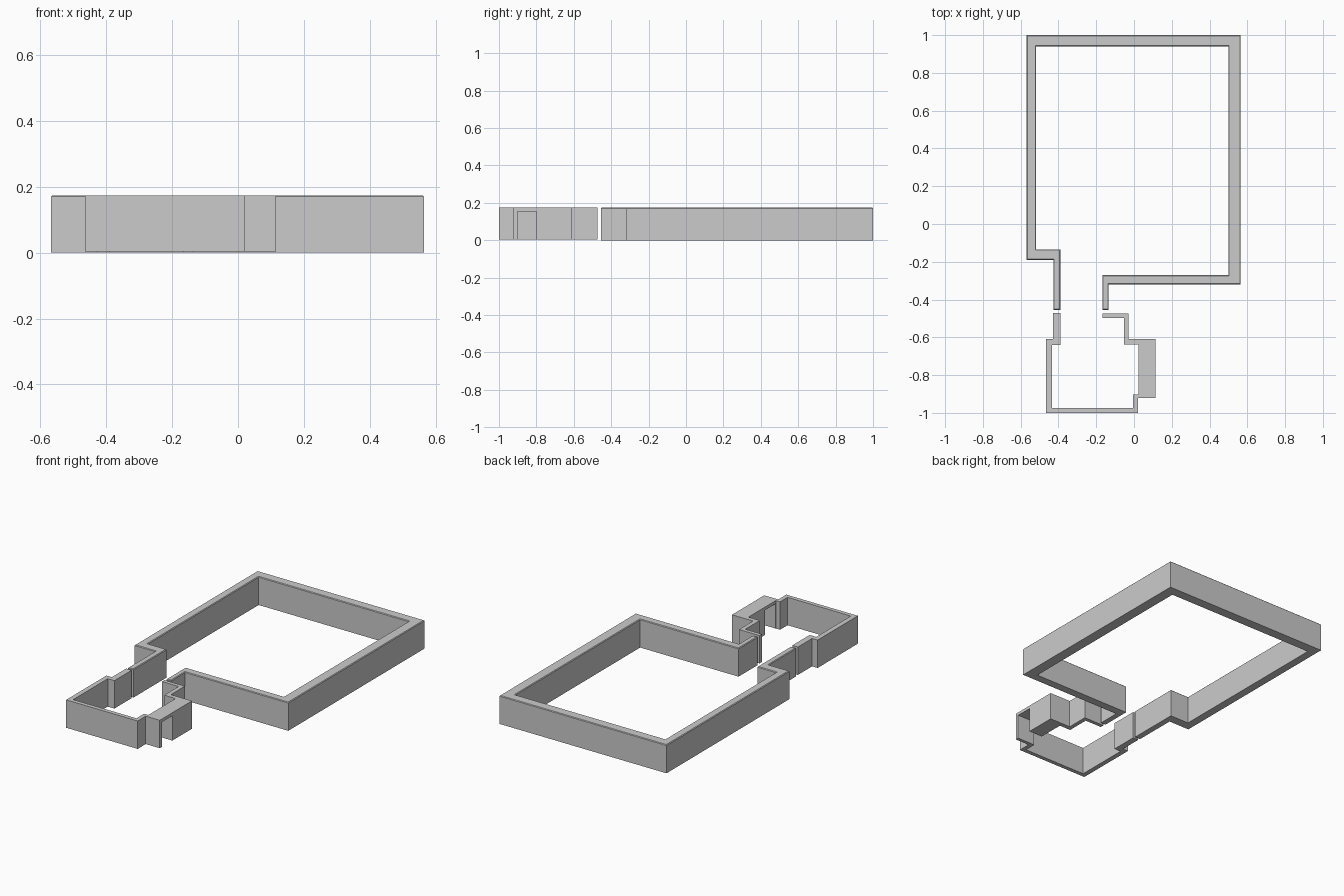
import bpy, bmesh

if "Cube" in bpy.data.objects:
    bpy.data.objects.remove(bpy.data.objects["Cube"])


def extrude_plan(name, plan, z0, z1, chamfer=0.0):
    """Flat-shaded wall from a closed floor-plan outline."""
    bm = bmesh.new()
    base = bm.faces.new([bm.verts.new((x, y, z0)) for x, y in plan])
    ext = bmesh.ops.extrude_face_region(bm, geom=[base])
    top = [v for v in ext["geom"] if isinstance(v, bmesh.types.BMVert)]
    bmesh.ops.translate(bm, verts=top, vec=(0, 0, z1 - z0))
    bmesh.ops.recalc_face_normals(bm, faces=bm.faces[:])
    if chamfer:
        rim = [e for e in bm.edges if all(v.co.z > z1 - 1e-5 for v in e.verts)]
        bmesh.ops.bevel(bm, geom=rim, offset=chamfer, segments=1,
                        affect='EDGES', profile=0.5)
    mesh = bpy.data.meshes.new(name)
    bm.to_mesh(mesh)
    bm.free()
    obj = bpy.data.objects.new(name, mesh)
    bpy.context.collection.objects.link(obj)
    return obj


# Large room: outer outline, then back along the inner outline
extrude_plan("large_room_wall", [
    (-0.427, -0.455), (-0.427, -0.19), (-0.568, -0.19), (-0.568, 1.0),
    (0.565, 1.0), (0.565, -0.32), (-0.134, -0.32), (-0.134, -0.455),
    (-0.167, -0.455), (-0.167, -0.27), (0.50, -0.27), (0.50, 0.94),
    (-0.518, 0.94), (-0.518, -0.134), (-0.39, -0.134), (-0.39, -0.455),
], 0.0, 0.174, chamfer=0.004)

# Small room, with the thick wall on its right side
small = extrude_plan("small_room_wall", [
    (-0.428, -0.472), (-0.428, -0.61), (-0.465, -0.61), (-0.465, -1.0),
    (0.02, -1.0), (0.02, -0.922), (0.115, -0.922), (0.115, -0.61),
    (-0.028, -0.61), (-0.028, -0.474), (-0.167, -0.474), (-0.167, -0.497),
    (-0.054, -0.497), (-0.054, -0.637), (0.023, -0.637), (0.023, -0.902),
    (-0.006, -0.902), (-0.006, -0.975), (-0.435, -0.975), (-0.435, -0.64),
    (-0.39, -0.64), (-0.39, -0.472),
], 0.003, 0.174)

# Doorway cut through the thick wall, leaving a lintel above
cutter = extrude_plan("doorway_cutter", [
    (0.01, -0.901), (0.2, -0.901), (0.2, -0.80), (0.01, -0.80),
], -0.05, 0.155)
cutter.hide_render = True
cutter.hide_set(True)
cut = small.modifiers.new("doorway", 'BOOLEAN')
cut.operation = 'DIFFERENCE'
cut.solver = 'EXACT'
cut.object = cutter
